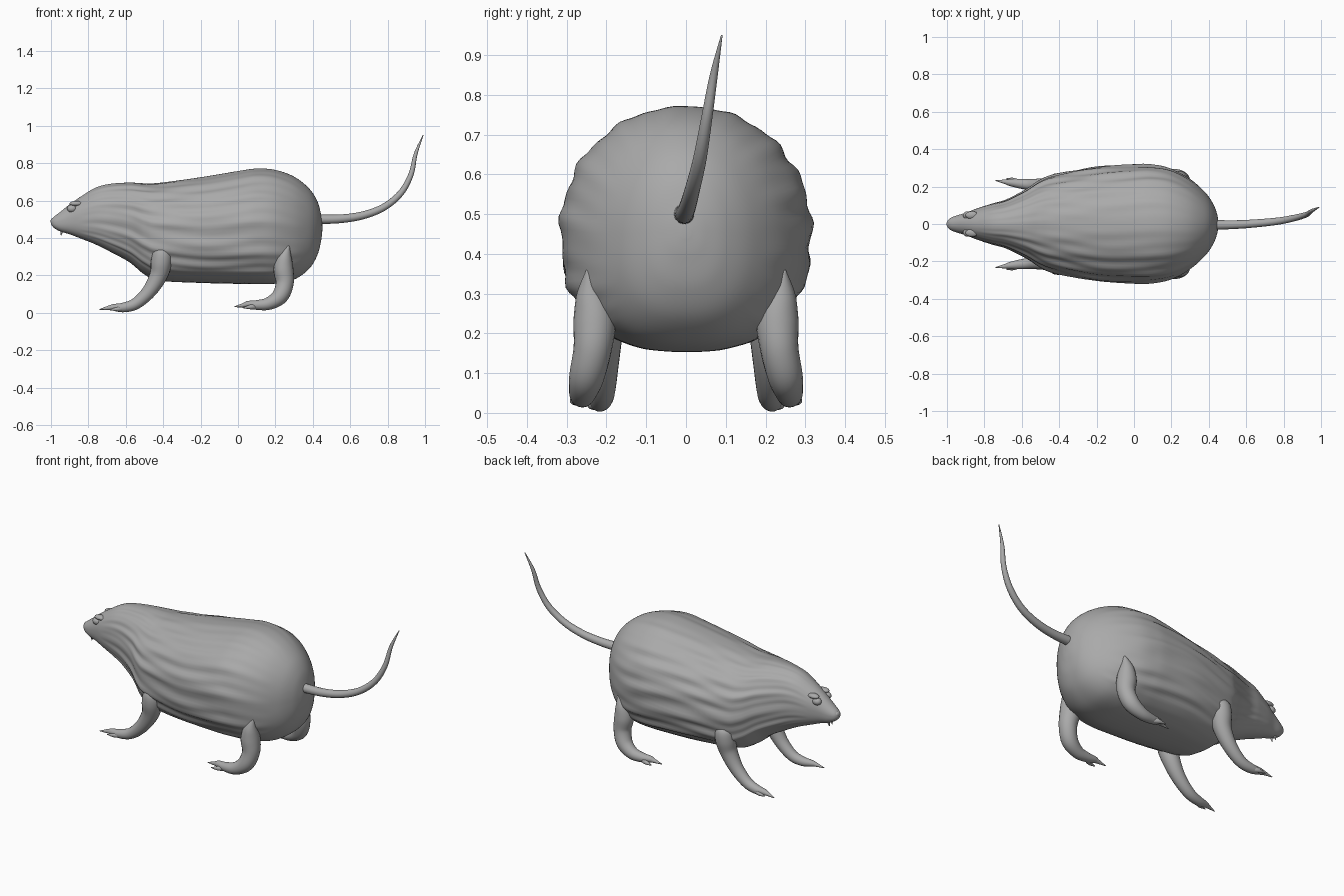
import bpy, bmesh, math
from mathutils import Vector

cube = bpy.data.objects.get("Cube")
if cube:
    bpy.data.objects.remove(cube)

grey = bpy.data.materials.new("fur_grey")
grey.use_nodes = True
GREY = (0.4, 0.4, 0.4, 1)
grey.diffuse_color = GREY
shader = next(n for n in grey.node_tree.nodes if n.type == 'BSDF_PRINCIPLED')
shader.inputs["Base Color"].default_value = GREY


def spline(keys, steps):
    """Smooth curve through a few key tuples."""
    out = []
    n = len(keys)
    for i in range(n - 1):
        a, b, c, d = (keys[max(0, min(n - 1, j))] for j in (i - 1, i, i + 1, i + 2))
        for s in range(steps):
            t = s / steps
            out.append([q + t * (r - p) / 2 + t * t * (p - 2.5 * q + 2 * r - w / 2)
                        + t ** 3 * (1.5 * (q - r) + (w - p) / 2)
                        for p, q, r, w in zip(a, b, c, d)])
    return out + [list(keys[-1])]


def loft(name, rings):
    """Skin a row of rings and close both ends."""
    bm = bmesh.new()
    rows = [[bm.verts.new(p) for p in ring] for ring in rings]
    n = len(rows[0])
    for a, b in zip(rows, rows[1:]):
        for i in range(n):
            j = (i + 1) % n
            bm.faces.new((a[i], a[j], b[j], b[i]))
    bm.faces.new(rows[0])
    bm.faces.new(rows[-1])
    bmesh.ops.recalc_face_normals(bm, faces=bm.faces)
    mesh = bpy.data.meshes.new(name)
    bm.to_mesh(mesh)
    bm.free()
    for face in mesh.polygons:
        face.use_smooth = True
    mesh.materials.append(grey)
    obj = bpy.data.objects.new(name, mesh)
    bpy.context.collection.objects.link(obj)
    return obj


def tube(name, keys, sides=20, steps=6):
    """Tapering limb through keys of (x, y, z, radius)."""
    path = spline(keys, steps)
    pts = [Vector(p[:3]) for p in path]
    rings = []
    for i, p in enumerate(pts):
        along = (pts[min(i + 1, len(pts) - 1)] - pts[max(i - 1, 0)]).normalized()
        side = along.cross(Vector((0, 1, 0))).normalized()
        up = along.cross(side)
        r = max(path[i][3], 0.002)
        rings.append([p + r * (math.cos(a) * side + math.sin(a) * up)
                      for a in (math.tau * k / sides for k in range(sides))])
    return loft(name, rings)


def ball(name, centre, size):
    rings = []
    for i in range(1, 16):
        a = math.pi * i / 16
        rings.append([(centre[0] - size[0] * math.cos(a),
                       centre[1] + size[1] * math.sin(a) * math.cos(b),
                       centre[2] + size[2] * math.sin(a) * math.sin(b))
                      for b in (math.tau * k / 24 for k in range(24))])
    return loft(name, rings)


def fur(x, a):
    """Shallow wavy streaks on the flanks, fading at the head and rump."""
    fade = max(0, min(1, (x + 0.85) * 3, (0.36 - x) * 4))
    flank = abs(math.cos(a)) ** 0.7 * (1 if math.sin(a) > -0.75 else 0.2)
    wave = math.sin(15 * a + 2.2 * math.sin(4 * x + a) + 3 * x)
    wave += 0.7 * math.sin(27 * a - 5 * x + 1.5 * math.sin(9 * x))
    return 0.0045 * fade * flank * wave


# Body and head: x, belly height, back height, half width
sections = [(-1.0, .475, .495, .012), (-.985, .455, .513, .03), (-.95, .435, .54, .045),
            (-.9, .42, .58, .06), (-.84, .397, .622, .083), (-.76, .365, .67, .108),
            (-.68, .325, .69, .13), (-.58, .27, .696, .18), (-.5, .205, .692, .232),
            (-.42, .172, .695, .262), (-.2, .16, .725, .303), (0, .155, .758, .314),
            (.1, .153, .771, .312), (.2, .156, .764, .292), (.3, .178, .728, .24),
            (.38, .235, .665, .17), (.425, .31, .595, .105), (.445, .39, .52, .05),
            (.451, .44, .47, .012)]
rings = []
for x, low, high, wide in spline(sections, 7):
    mid = (low + high) / 2
    ring = []
    for k in range(128):
        a = math.tau * k / 128
        c, s = math.cos(a), math.sin(a)
        power = 0.8 if s < 0 else 0.97      # fuller belly, round back
        f = fur(x, a)
        ring.append((x, math.copysign((wide + f) * abs(c) ** power, c),
                     mid + math.copysign(((high - low) / 2 + f) * abs(s) ** power, s)))
    rings.append(ring)
loft("body", rings)

# Tail, curling up and a little to the back
tube("tail", [(.42, -.005, .5, .026), (.55, -.003, .503, .023), (.67, .005, .522, .021),
              (.78, .017, .565, .019), (.87, .035, .64, .017), (.925, .052, .74, .014),
              (.95, .07, .85, .01), (.99, .09, .95, .002)])

# Paired parts; the animal looks along -x, so the pairs mirror in y
front_leg = [(-.405, .215, .35, .025), (-.405, .218, .325, .05), (-.41, .215, .27, .056),
             (-.425, .208, .2, .048), (-.475, .208, .115, .038), (-.545, .21, .05, .031),
             (-.61, .216, .029, .026), (-.665, .222, .029, .018), (-.69, .226, .027, .012),
             (-.74, .232, .018, .002)]
hind_leg = [(.27, .245, .36, .006), (.25, .238, .3, .038), (.243, .23, .235, .053),
            (.25, .235, .16, .048), (.225, .25, .09, .044), (.165, .26, .05, .034),
            (.1, .26, .042, .026), (.055, .258, .045, .019), (.03, .256, .041, .012),
            (-.02, .252, .032, .002)]
for side, word in ((1, "far"), (-1, "near")):
    def flip(keys):
        return [(x, side * y, z, r) for x, y, z, r in keys]
    tube(word + "_front_leg", flip(front_leg))
    tube(word + "_hind_leg", flip(hind_leg))
    for label, (hx, hy, hz) in (("front", (-.61, .216, .024)), ("hind", (.1, .26, .035))):
        tube(word + "_" + label + "_toe",
             flip([(hx, hy, hz, .018), (hx - .035, hy + .02, hz - .004, .012),
                   (hx - .075, hy + .026, hz - .008, .002)]), 10)
    ball(word + "_eye", (-.888, side * .046, .557), (.026, .022, .021))
    ball(word + "_brow", (-.866, side * .047, .584), (.035, .021, .014))
    tube(word + "_tooth", flip([(-.94, .014, .455, .009), (-.942, .014, .435, .007),
                                (-.946, .013, .415, .002)]), 10, 3)
ball("nose", (-.988, 0, .49), (.014, .022, .018))
